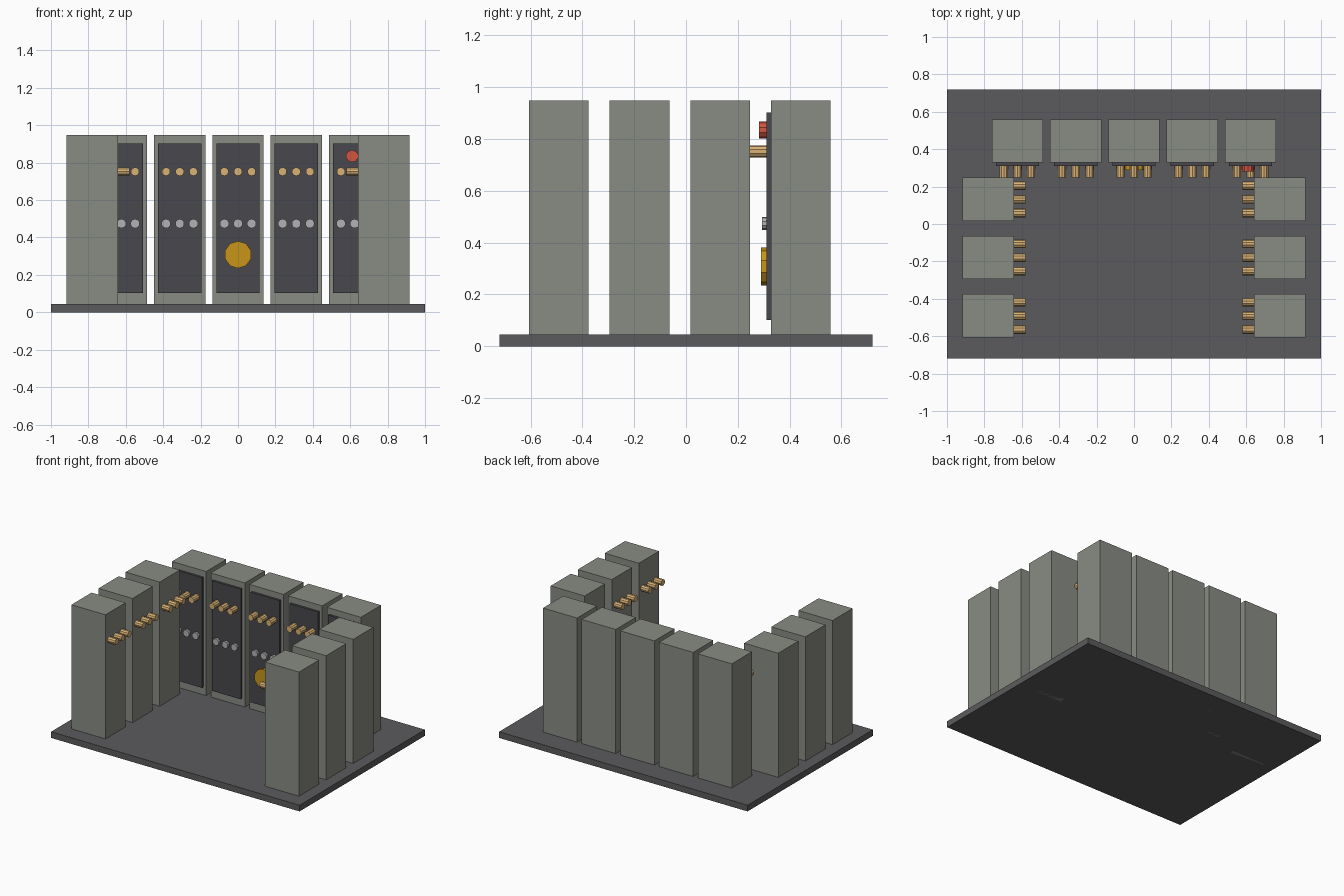
import bpy
from math import pi

if "Cube" in bpy.data.objects:
    bpy.data.objects.remove(bpy.data.objects["Cube"])


def material(name, rgb):
    m = bpy.data.materials.new(name)
    m.diffuse_color = (*rgb, 1)
    m.use_nodes = True
    m.node_tree.nodes["Principled BSDF"].inputs["Base Color"].default_value = m.diffuse_color
    return m


STONE = material("warm_grey", (0.25, 0.26, 0.23))
FLOOR = material("floor_grey", (0.105, 0.105, 0.11))
DARK = material("panel_dark", (0.065, 0.065, 0.075))
BRASS = material("brass", (0.70, 0.45, 0.18))
SILVER = material("silver", (0.45, 0.45, 0.46))
GOLD = material("gold", (0.58, 0.30, 0.01))
RED = material("red", (0.65, 0.09, 0.05))


def finish(name, mat):
    ob = bpy.context.object
    ob.name = name
    ob.data.materials.append(mat)


def box(name, lo, hi, mat):
    center = [(a + b) / 2 for a, b in zip(lo, hi)]
    bpy.ops.mesh.primitive_cube_add(size=1, location=center)
    ob = bpy.context.object
    ob.scale = [b - a for a, b in zip(lo, hi)]
    bpy.ops.object.transform_apply(location=False, rotation=False, scale=True)
    finish(name, mat)


def knob(name, center, radius, length, mat, along_x=False):
    rot = (0, pi / 2, 0) if along_x else (pi / 2, 0, 0)
    bpy.ops.mesh.primitive_cylinder_add(vertices=10, radius=radius, depth=length,
                                        location=center, rotation=rot)
    finish(name, mat)


def cabinet(name, x, y):
    box(name, (x - 0.137, y - 0.1155, 0), (x + 0.137, y + 0.1155, 0.948), STONE)


STEP = 0.3115    # cabinet spacing
GAP = 0.073      # knob spacing

# floor plate
box("floor_plate", (-1, -0.72, 0), (1, 0.72, 0.045), FLOOR)

# back row: cabinets with panel, handles and dials
for i in range(-2, 3):
    x = i * STEP
    cabinet("back_cabinet", x, 0.443)
    box("front_panel", (x - 0.116, 0.311, 0.102), (x + 0.116, 0.335, 0.903), DARK)
    for j in (-1, 0, 1):
        knob("back_handle", (x + j * GAP, 0.288, 0.752), 0.023, 0.08, BRASS)
        knob("dial", (x + j * GAP, 0.305, 0.474), 0.025, 0.025, SILVER)

# side rows: plain cabinets with inward handles
for side in (-1, 1):
    for i in range(3):
        y = 0.132 - i * STEP
        cabinet("side_cabinet", side * 0.779, y)
        for j in (-1, 0, 1):
            knob("side_handle", (side * 0.62, y + j * GAP, 0.752), 0.023, 0.08, BRASS, True)

# wheel on the middle panel, lamp on the right one
knob("wheel", (0, 0.304, 0.308), 0.073, 0.03, GOLD)
knob("warning_lamp", (0.61, 0.30, 0.835), 0.033, 0.036, RED)
